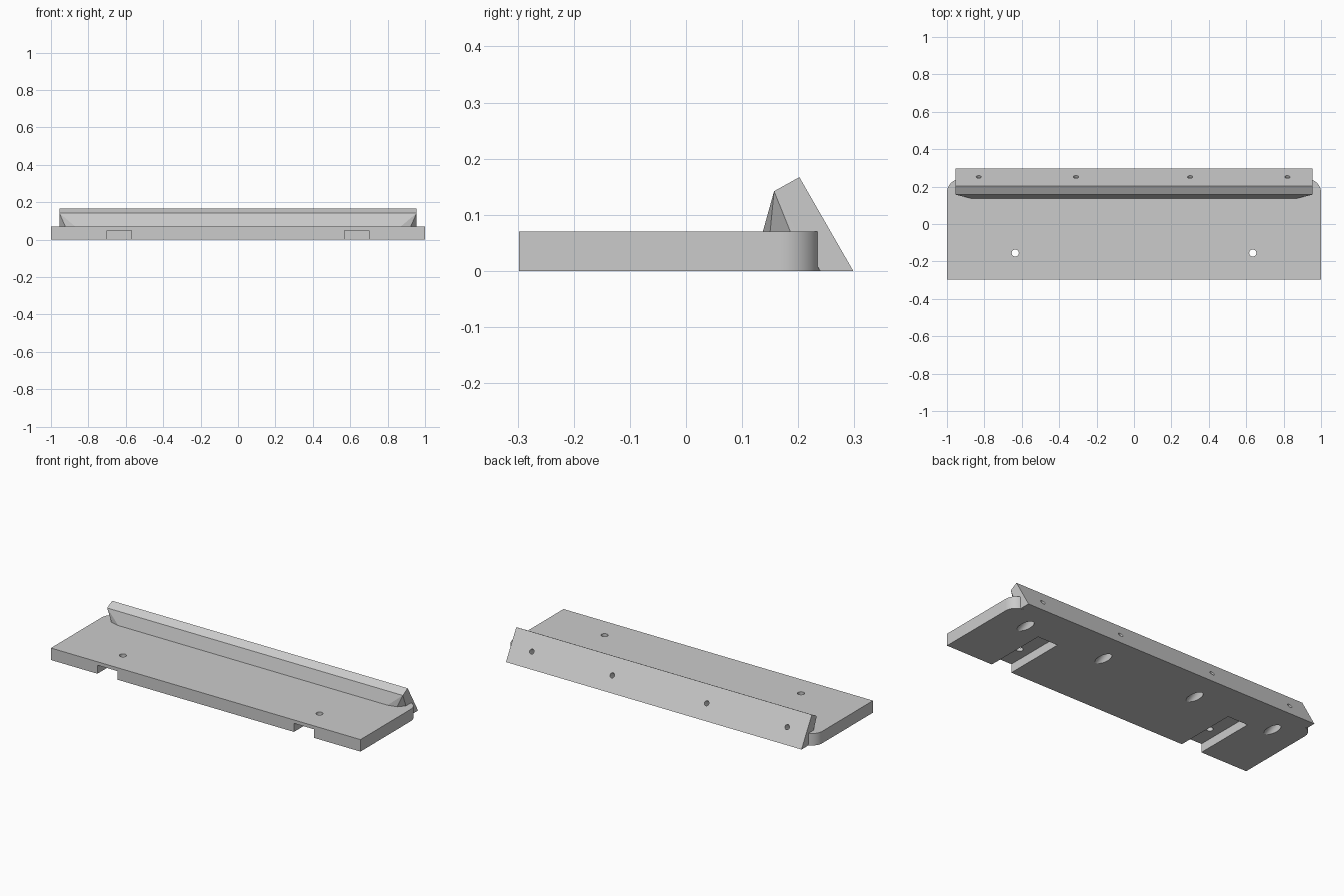
import bpy, bmesh, math
from mathutils import Vector, Matrix

if "Cube" in bpy.data.objects:
    bpy.data.objects.remove(bpy.data.objects["Cube"])

grey = bpy.data.materials.new("plain grey")
grey.diffuse_color = (0.6, 0.6, 0.6, 1)
grey.use_nodes = True
grey.node_tree.nodes["Principled BSDF"].inputs["Base Color"].default_value = grey.diffuse_color


def make_object(name, bm):
    bmesh.ops.recalc_face_normals(bm, faces=bm.faces)
    mesh = bpy.data.meshes.new(name)
    bm.to_mesh(mesh)
    bm.free()
    mesh.materials.append(grey)
    ob = bpy.data.objects.new(name, mesh)
    bpy.context.collection.objects.link(ob)
    return ob


def prism(name, outline, direction):
    """Extrude a planar outline along a direction."""
    bm = bmesh.new()
    face = bm.faces.new([bm.verts.new(p) for p in outline])
    ext = bmesh.ops.extrude_face_region(bm, geom=[face])
    verts = [g for g in ext["geom"] if isinstance(g, bmesh.types.BMVert)]
    bmesh.ops.translate(bm, verts=verts, vec=direction)
    return make_object(name, bm)


def rod(name, start, end, radius):
    start, end = Vector(start), Vector(end)
    axis = end - start
    turn = axis.to_track_quat("Z", "Y").to_matrix().to_4x4()
    bm = bmesh.new()
    bmesh.ops.create_cone(bm, cap_ends=True, segments=32, radius1=radius,
                          radius2=radius, depth=axis.length,
                          matrix=Matrix.Translation((start + end) / 2) @ turn)
    return make_object(name, bm)


def combine(target, other, operation):
    """Apply a boolean and discard the helper."""
    mod = target.modifiers.new(operation, "BOOLEAN")
    mod.operation, mod.solver, mod.object = operation, "EXACT", other
    bpy.context.view_layer.objects.active = target
    bpy.ops.object.modifier_apply(modifier=mod.name)
    bpy.data.objects.remove(other)


# Base plate with rounded back corners
R, BACK, THICK = 0.07, 0.239, 0.07
outline = [(-1, -0.298, 0), (1, -0.298, 0)]
for cx, first in ((1 - R, 0), (R - 1, 90)):
    for i in range(13):
        a = math.radians(first + i * 7.5)
        outline.append((cx + R * math.cos(a), BACK - R + R * math.sin(a), 0))
base = prism("mounting_base", outline, (0, 0, THICK))

# Tilted back rail
W = 0.955
rail = prism("back_rail", [(-W, 0.239, 0), (-W, 0.298, 0), (-W, 0.202, 0.167),
                           (-W, 0.157, 0.142)], (2 * W, 0, 0))
combine(base, rail, "UNION")

# Gusset in front of the rail, tapering at both ends
bm = bmesh.new()
for s in (-1, 1):
    for x, y in ((0.87, 0.137), (0.91, 0.147), (W, 0.198)):
        for z in (0.04, THICK):
            bm.verts.new((s * x, y, z))
    bm.verts.new((s * W, 0.157, 0.142))
    bm.verts.new((s * 0.95, 0.215, THICK))
bmesh.ops.convex_hull(bm, input=bm.verts)
combine(base, make_object("gusset", bm), "UNION")

# Slots under the front edge, each with a vertical hole
for s in (-1, 1):
    x = s * 0.635
    slot = prism("slot_cutter", [(x - 0.065, -0.4, -0.05), (x + 0.065, -0.4, -0.05),
                                 (x + 0.065, -0.4, 0.05), (x - 0.065, -0.4, 0.05)],
                 (0, 0.47, 0))
    combine(base, slot, "DIFFERENCE")
    combine(base, rod("hole_cutter", (x, -0.155, 0.03), (x, -0.155, 0.1), 0.019),
            "DIFFERENCE")

# Slanted screw holes through the rail, counterbored from below
axis = Vector((0, 0.866, 0.5))
for x in (-0.83, -0.31, 0.30, 0.82):
    mouth = Vector((x, 0.252, 0.08))
    combine(base, rod("screw_cutter", mouth + axis * 0.05, mouth - axis * 0.12, 0.014),
            "DIFFERENCE")
    combine(base, rod("bore_cutter", mouth - axis * 0.07, mouth - axis * 0.3, 0.029),
            "DIFFERENCE")

# Smooth the curved walls, keep the edges crisp
bpy.ops.object.select_all(action="DESELECT")
base.select_set(True)
bpy.context.view_layer.objects.active = base
bpy.ops.object.shade_smooth_by_angle(angle=math.radians(20))
